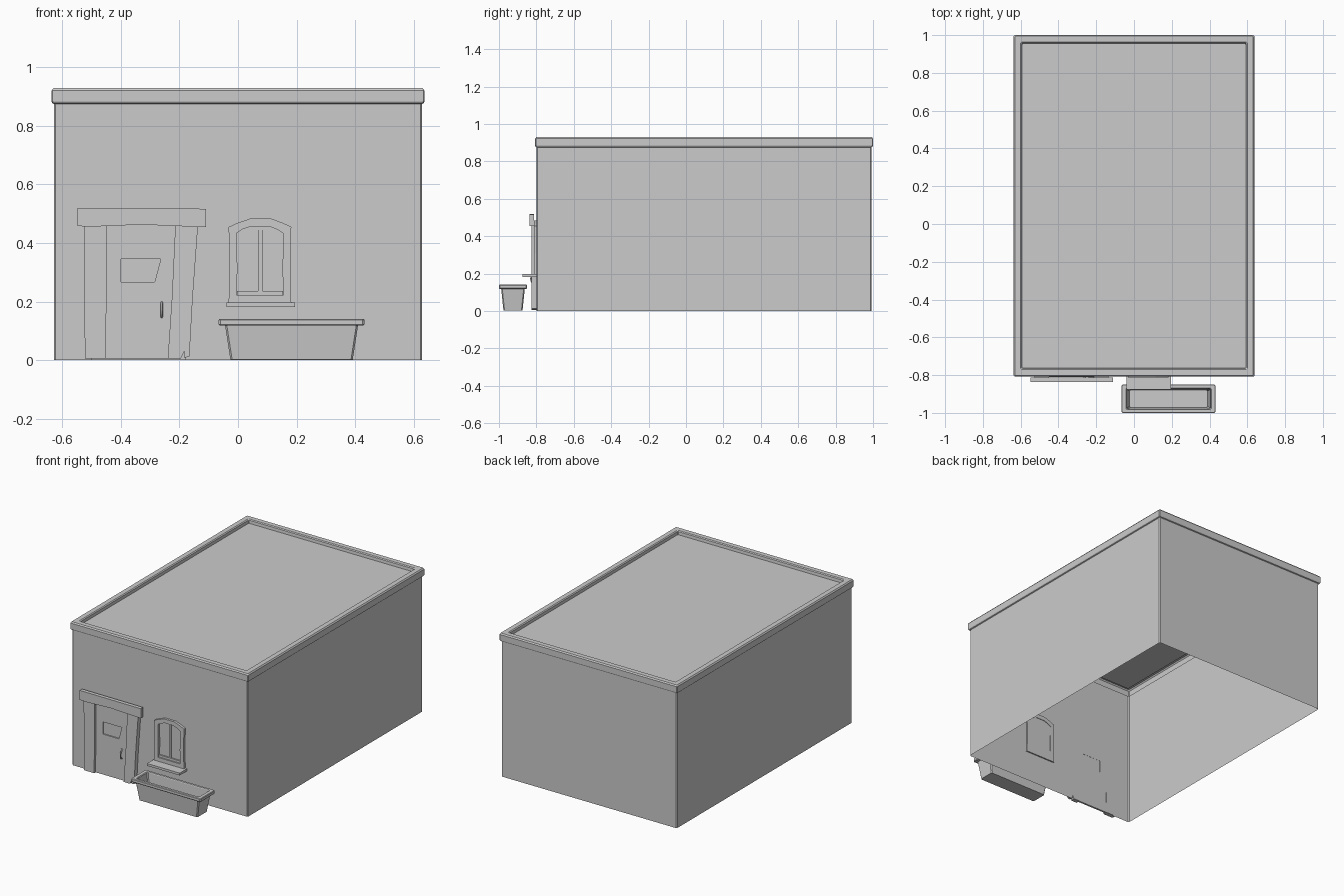
import bpy, bmesh, math
from mathutils import Vector

if "Cube" in bpy.data.objects:
    bpy.data.objects.remove(bpy.data.objects["Cube"])


def finish(name, bm, smooth=False):
    bmesh.ops.recalc_face_normals(bm, faces=bm.faces)
    me = bpy.data.meshes.new(name)
    bm.to_mesh(me)
    bm.free()
    ob = bpy.data.objects.new(name, me)
    bpy.context.collection.objects.link(ob)
    if smooth:
        for p in me.polygons:
            p.use_smooth = True
    return ob


def bridge(bm, a, b):
    n = len(a)
    for i in range(n):
        bm.faces.new((a[i], a[(i + 1) % n], b[(i + 1) % n], b[i]))


def prism(name, pts, y0, y1, hole=None):
    """Extrude an x-z outline from y0 to y1, optionally with a matching hole outline."""
    bm = bmesh.new()
    loop = lambda ps, y: [bm.verts.new((x, y, z)) for x, z in ps]
    f, b = loop(pts, y0), loop(pts, y1)
    bridge(bm, f, b)
    if hole:
        hf, hb = loop(hole, y0), loop(hole, y1)
        bridge(bm, hf, hb)
        bridge(bm, f, hf)
        bridge(bm, b, hb)
    else:
        bm.faces.new(f)
        bm.faces.new(b)
    return finish(name, bm)


def rect(x0, x1, z0, z1):
    return [(x0, z0), (x1, z0), (x1, z1), (x0, z1)]


def loft(name, loops, cap_start=False, cap_end=False):
    """Loft chamfered rectangles (x0, x1, y0, y1, z, chamfer)."""
    bm = bmesh.new()
    rings = []
    for x0, x1, y0, y1, z, c in loops:
        ps = [(x0 + c, y0), (x1 - c, y0), (x1, y0 + c), (x1, y1 - c),
              (x1 - c, y1), (x0 + c, y1), (x0, y1 - c), (x0, y0 + c)]
        rings.append([bm.verts.new((x, y, z)) for x, y in ps])
    for a, b in zip(rings, rings[1:]):
        bridge(bm, a, b)
    if cap_start:
        bm.faces.new(rings[0])
    if cap_end:
        bm.faces.new(rings[-1])
    return finish(name, bm)


WX, Y0, Y1, C = 0.628, -0.798, 0.991, 0.005

# Front wall: thin skin with openings behind the door and the window
bm = bmesh.new()
xs = [-WX + C, -0.5, -0.18, -0.02, 0.17, WX - C]
zs = [0, 0.21, 0.445, 0.88]
grid = [[bm.verts.new((x, Y0, z)) for z in zs] for x in xs]
openings = {(1, 0), (1, 1), (3, 1)}
for i in range(5):
    for j in range(3):
        if (i, j) not in openings:
            bm.faces.new((grid[i][j], grid[i + 1][j], grid[i + 1][j + 1], grid[i][j + 1]))
finish("front_wall", bm)

# Side and back walls with narrow chamfered corners
bm = bmesh.new()
plan = [(WX - C, Y0), (WX, Y0 + C), (WX, Y1 - C), (WX - C, Y1),
        (-WX + C, Y1), (-WX, Y1 - C), (-WX, Y0 + C), (-WX + C, Y0)]
low = [bm.verts.new((x, y, 0)) for x, y in plan]
top = [bm.verts.new((x, y, 0.88)) for x, y in plan]
for i in range(7):
    bm.faces.new((low[i], low[i + 1], top[i + 1], top[i]))
finish("side_and_back_walls", bm)

# Cornice and sunken flat roof
profile = [(0, 0.875), (0.006, 0.878), (0.009, 0.884), (0.009, 0.921), (0.003, 0.929),
           (-0.028, 0.929), (-0.034, 0.924), (-0.036, 0.905)]
loft("cornice_and_roof",
     [(-WX - o, WX + o, Y0 - o, Y1 + o, z, 0.004) for o, z in profile], cap_end=True)

# Door posts, slightly crooked
prism("left_door_post", [(-0.523, 0.005), (-0.452, 0.005), (-0.449, 0.25), (-0.449, 0.485),
                         (-0.527, 0.485), (-0.525, 0.25)], -0.826, Y0)
prism("right_door_post", [(-0.240, 0.005), (-0.196, 0.005), (-0.182, 0.032), (-0.185, 0.008),
                          (-0.166, 0.012), (-0.155, 0.21), (-0.135, 0.485), (-0.213, 0.485),
                          (-0.226, 0.21)], -0.826, Y0)
# Lintel with a gently arched underside
prism("door_lintel", [(-0.549, 0.458), (-0.50, 0.456), (-0.33, 0.463), (-0.16, 0.456),
                      (-0.110, 0.455), (-0.110, 0.517), (-0.549, 0.519)], -0.836, -0.812)
# Door leaf with a skewed peephole window
prism("door", rect(-0.46, -0.205, 0.005, 0.48), -0.811, -0.799,
      hole=[(-0.40, 0.266), (-0.285, 0.266), (-0.264, 0.345), (-0.40, 0.345)])
prism("door_pane", rect(-0.42, -0.25, 0.25, 0.36), -0.803, -0.800)

# Door handle: back plate and bowed grip
prism("handle_plate", rect(-0.268, -0.254, 0.135, 0.208), -0.815, -0.809)
cu = bpy.data.curves.new("door_handle", 'CURVE')
cu.dimensions = '3D'
cu.bevel_depth = 0.004
cu.bevel_resolution = 1
sp = cu.splines.new('POLY')
sp.points.add(6)
for k, p in enumerate(sp.points):
    a = math.pi * k / 6
    p.co = (-0.261, -0.812 - 0.018 * math.sin(a), 0.172 + 0.026 * math.cos(a), 1)
cu.use_fill_caps = True
bpy.context.collection.objects.link(bpy.data.objects.new("door_handle", cu))

# Arched window frame, pane, bars and sill
outer = [(-0.032, 0.196), (0.182, 0.196), (0.179, 0.31), (0.182, 0.455), (0.155, 0.468),
         (0.115, 0.483), (0.040, 0.483), (-0.003, 0.468), (-0.032, 0.455), (-0.029, 0.31)]
inner = [(-0.005, 0.222), (0.155, 0.222), (0.152, 0.31), (0.155, 0.432), (0.138, 0.444),
         (0.107, 0.457), (0.046, 0.457), (0.015, 0.447), (-0.005, 0.434), (-0.002, 0.31)]
prism("window_frame", outer, -0.813, -0.790, hole=inner)
prism("window_pane", inner, -0.796, -0.793)
prism("window_mullion", rect(0.068, 0.083, 0.222, 0.457), -0.803, -0.794)
prism("window_bottom_rail", rect(-0.004, 0.154, 0.222, 0.236), -0.805, -0.794)
prism("window_sill", rect(-0.039, 0.195, 0.182, 0.197), -0.875, Y0)

# Tapered planter trough, hollow with a rolled rim
PX, PY = 0.183, -0.925
sections = [(0.209, 0.051, 0.002), (0.227, 0.063, 0.118), (0.245, 0.072, 0.118),
            (0.249, 0.075, 0.122), (0.249, 0.075, 0.137), (0.246, 0.072, 0.141),
            (0.226, 0.058, 0.141), (0.222, 0.055, 0.137), (0.206, 0.046, 0.012)]
loft("planter", [(PX - a, PX + a, PY - b, PY + b, z, 0.006) for a, b, z in sections],
     cap_start=True, cap_end=True)
